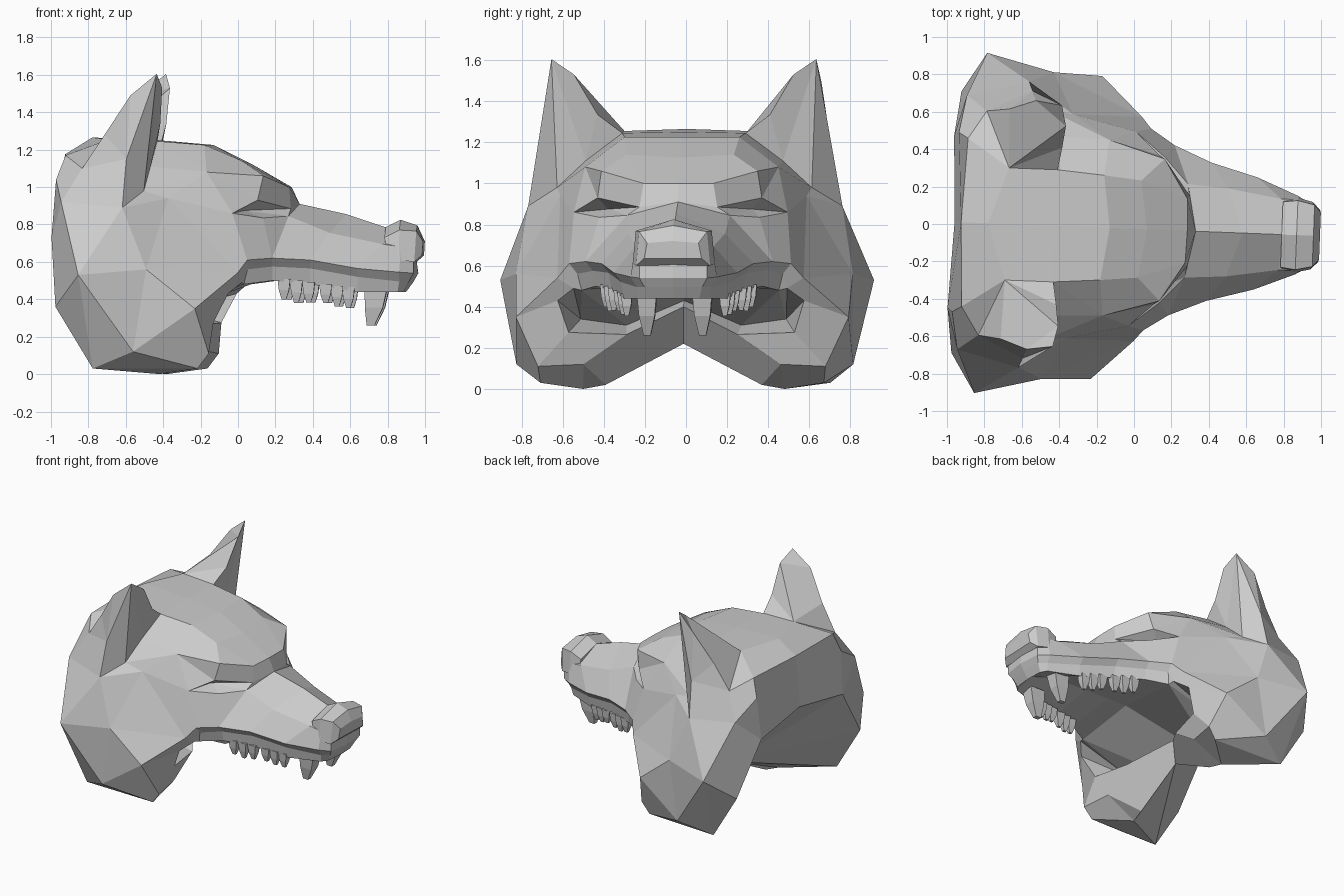
import bpy, bmesh, math
from mathutils import Matrix, Vector

if "Cube" in bpy.data.objects:
    bpy.data.objects.remove(bpy.data.objects["Cube"])

fur = bpy.data.materials.new("plain_grey")
fur.diffuse_color = (0.6, 0.6, 0.6, 1)
fur.use_nodes = True
fur.node_tree.nodes["Principled BSDF"].inputs["Base Color"].default_value = fur.diffuse_color

# the whole head is turned slightly about z
PLACE = Matrix.Translation((0, -0.026, 0)) @ Matrix.Rotation(-0.0385, 4, 'Z')


def build(name, faces, ref, inward=False):
    """Mesh from half-side faces, mirrored over y = 0, normals facing away from ref."""
    bm = bmesh.new()
    for s in (1, -1):
        for f in faces:
            pts = [Vector((p[0], p[1] * s, p[2])) for p in f]
            bm.faces.new([bm.verts.new(p) for p in pts])
    bmesh.ops.remove_doubles(bm, verts=bm.verts, dist=0.0005)
    bmesh.ops.dissolve_degenerate(bm, edges=bm.edges, dist=0.0005)
    bm.normal_update()
    if ref is None:
        bmesh.ops.recalc_face_normals(bm, faces=bm.faces)
    else:
        for f in bm.faces:
            out = f.normal.dot(f.calc_center_median() - Vector(ref)) > 0
            if out == inward:
                f.normal_flip()
    bm.transform(PLACE)
    me = bpy.data.meshes.new(name)
    bm.to_mesh(me)
    bm.free()
    me.materials.append(fur)
    ob = bpy.data.objects.new(name, me)
    bpy.context.collection.objects.link(ob)
    return ob


def pick(table):
    """Turn rows of point names into rows of points."""
    return [[P[n] for n in row.split()] for row in table]


P = {}
# skull, brow and eye corners
P.update(
    back0=(-.96, 0, .80), back1=(-.98, .46, .73), nape=(-.92, .68, .92),
    back_top=(-.955, .48, 1.04), crest0=(-.925, 0, 1.175), crest1=(-.905, .45, 1.17),
    crown0=(-.78, 0, 1.265), crown1=(-.81, .60, 1.10),
    top0=(-.42, 0, 1.25), top1=(-.17, .28, 1.225), fore0=(-.13, 0, 1.225),
    fore1=(.03, .26, 1.14), mid0=(.07, 0, 1.125), brow0=(.285, 0, 1.0),
    brow1=(.28, .17, 1.0), brow2=(.15, .38, 1.06), temple=(-.15, .47, 1.08))
P.update(
    side=(-.35, .60, .94), eye_out=(-.01, .52, .86), eye_top=(.12, .40, .93),
    eye_in=(.28, .25, .845), eye_brow=(.29, .19, .885), bridge=(.33, 0, .91),
    eye_low=(.15, .39, .835), eye_deep=(.05, .35, .875))
# ears
P.update(
    tip=(-.41, .645, 1.605), tip_in=(-.385, .535, 1.53), tip_back=(-.55, .665, 1.49),
    ear_out=(-.57, .715, 1.15), ear_low=(-.59, .765, .89), ear_front=(-.48, .62, .98),
    ear_mid=(-.45, .48, 1.11), ear_edge=(-.40, .42, 1.335), ear_back=(-.69, .615, 1.28),
    ear_in=(-.42, .30, 1.245), ear_rear=(-.68, .30, 1.255))
# cheeks and lower jaw
P.update(
    wide=(-.82, .91, .53), rim=(-.95, .70, .36), heel=(-.75, .70, .03),
    sole=(-.40, .49, 0), notch=(-.38, 0, .22), cheek=(-.46, .82, .56),
    low=(-.53, .82, .12), front=(-.20, .81, .35), chin1=(-.13, .70, .11),
    chin2=(-.17, .48, .12), chin_low=(-.38, .38, .02), toe=(-.19, .69, .03),
    lip0=(-.36, 0, .40), lip1=(-.03, .60, .43), lip2=(-.11, .55, .275),
    lip3=(-.17, .27, .265), corner1=(.02, .60, .54), corner2=(.07, .54, .61),
    corner_in=(.04, .52, .49))
# throat
P.update(gullet=(-.36, .50, .34), gullet2=(-.40, .28, .31), throat=(-.43, 0, .43))

build("skull", pick([
    "back0 crest0 crest1 back_top back1", "back1 back_top nape",
    "back_top crest1 crown1 nape", "crest0 crown0 ear_rear crest1",
    "crest1 ear_rear crown1",
    "crown0 top0 ear_in ear_rear", "top0 top1 ear_in", "top0 fore0 top1",
    "fore0 mid0 fore1 top1", "mid0 brow0 brow1 fore1", "fore1 brow1 brow2",
    "top1 fore1 brow2 temple", "ear_in top1 temple", "ear_in temple ear_mid",
    "ear_mid temple ear_front", "ear_front temple side", "ear_front side ear_low",
    "temple brow2 eye_top", "temple eye_top eye_out", "temple eye_out side",
    "brow1 brow0 bridge eye_brow", "bridge eye_in eye_brow"]), (-.4, 0, .6))

build("eye_sockets", pick([
    "brow2 brow1 eye_brow eye_top", "eye_top eye_brow eye_deep", "eye_brow eye_in eye_deep",
    "eye_in eye_low eye_deep", "eye_low eye_out eye_deep", "eye_out eye_top eye_deep"]), None)

build("ears", pick([
    "tip tip_back ear_out", "tip_back ear_back ear_out", "ear_back crown1 ear_out",
    "crown1 ear_out ear_low nape", "tip ear_out ear_low ear_front", "tip ear_front ear_mid",
    "tip ear_mid ear_edge tip_in", "ear_mid ear_in ear_edge",
    "tip_in ear_edge ear_rear", "ear_edge ear_in ear_rear", "tip tip_in tip_back",
    "tip_in ear_rear ear_back tip_back", "ear_back ear_rear crown1"]), None)

build("cheeks", pick([
    "back1 nape wide rim", "rim wide heel", "nape ear_low wide",
    "wide ear_low cheek", "wide cheek low", "wide low heel",
    "ear_low side cheek", "cheek front low", "cheek side corner1", "cheek corner1 front",
    "side eye_out corner2 corner1"]), (-.4, 0, .5))

build("lower_jaw", pick([
    "heel low toe", "heel toe sole", "low front chin1 toe", "toe chin1 chin2 sole",
    "sole chin2 chin_low", "chin_low chin2 lip3 lip0 notch",
    "front lip1 lip2 chin1", "chin1 lip2 lip3 chin2",
    "corner1 corner_in lip1 front"]), (-.45, 0, .45))

build("neck_cap", pick([
    "notch back0 back1", "notch back1 rim", "notch rim heel", "notch heel sole",
    "notch sole chin_low"]), (-.3, 0, .7))

# muzzle sections: ridge, shoulder, lip, lip underside, gum
SECTIONS = [
    [P["bridge"], P["eye_in"], (.20, .455, .62), (.20, .42, .575), (.20, .405, .50)],
    [(.58, 0, .855), (.50, .235, .755), (.40, .37, .61), (.40, .335, .565), (.40, .32, .48)],
    [(.79, 0, .785), (.78, .19, .695), (.65, .30, .565), (.65, .265, .52), (.65, .25, .44)],
    [(.88, 0, .76), (.88, .19, .68), (.87, .21, .545), (.87, .18, .495), (.86, .17, .44)],
    [(.95, 0, .63), (.945, .165, .61), (.945, .165, .54), (.92, .14, .495), (.89, .125, .44)],
    [(.95, 0, .63), (.955, 0, .61), (.965, 0, .54), (.94, 0, .495), (.90, 0, .44)]]
CORNER = [P["corner2"], (.07, .50, .56), (.05, .48, .48)]
muzzle = [[a[i], b[i], b[i + 1], a[i + 1]]
          for a, b in zip(SECTIONS, SECTIONS[1:]) for i in range(4)]
muzzle += [[CORNER[i], SECTIONS[0][i + 2], SECTIONS[0][i + 3], CORNER[i + 1]] for i in range(2)]
muzzle.append([P["eye_out"], P["eye_low"], SECTIONS[0][2], P["corner2"]])
muzzle.append([P["eye_low"], P["eye_in"], SECTIONS[0][2]])
muzzle.append([P["corner1"], P["corner2"], CORNER[1], P["corner_in"]])
build("muzzle", [[p for k, p in enumerate(f) if p not in f[:k]] for f in muzzle], (.3, 0, .65))

# palate and throat
gums = [CORNER[2]] + [s[4] for s in SECTIONS[:5]]
roof = [(g[0], 0, .53 if g[0] < .8 else .47) for g in gums]
mouth = [[gums[i], gums[i + 1], roof[i + 1], roof[i]] for i in range(5)]
mouth.append([gums[5], SECTIONS[5][4], roof[5]])
mouth += [[P["throat"], P["gullet2"], gums[0], roof[0]],
          [P["gullet2"], P["gullet"], gums[0]],
          [gums[0], P["corner_in"], P["gullet"]],
          [gums[0], CORNER[1], P["corner_in"]]]
mouth += pick(["corner_in lip1 gullet", "lip1 lip2 gullet", "lip2 lip3 gullet2 gullet",
               "lip3 lip0 throat gullet2"])
build("mouth_lining", mouth, (.1, 0, .35), inward=True)

# nose pad: rings of top centre, top side, bottom side, bottom centre
RINGS = [[(u, 0, t), (u, w, t - d), (u2, w + .015, b), (u2, 0, b)] for u, u2, t, w, d, b in (
    (.79, .81, .785, .175, .055, .62), (.87, .87, .825, .185, .055, .61),
    (.96, .95, .795, .165, .03, .60), (.995, .99, .72, .125, .01, .635))]
nose = [[a[i], b[i], b[i + 1], a[i + 1]] for a, b in zip(RINGS, RINGS[1:]) for i in range(3)]
build("nose", nose + [RINGS[0], RINGS[-1]], (.9, 0, .7))


def tooth(u, v, z, w, length, lean=0):
    """Tapered four-sided fang hanging from z."""
    def ring(h, k, du):
        return [(u + du + a * w * k, v + b * w * k * .8, h)
                for a, b in ((-1, -1), (1, -1), (1, 1), (-1, 1))]
    rings = [ring(z + .01, 1, 0), ring(z - length * .5, .8, lean * .4),
             ring(z - length, .35, lean)]
    out = [rings[0], rings[-1]]
    for a, b in zip(rings, rings[1:]):
        out += [[a[i], a[(i + 1) % 4], b[(i + 1) % 4], b[i]] for i in range(4)]
    return out


# back teeth follow the gum line, fangs sit near the front
teeth = []
for u, length in ((.26, .10), (.325, .11), (.39, .10), (.48, .09), (.54, .10), (.60, .10)):
    v = .395 - (u - .20) * .34
    teeth += tooth(u, v - .02, .50 - max(0, u - .25) * .13, .034, length)
build("back_teeth", teeth, None)
build("fangs", tooth(.745, .135, .45, .06, .19, -.03), None)
